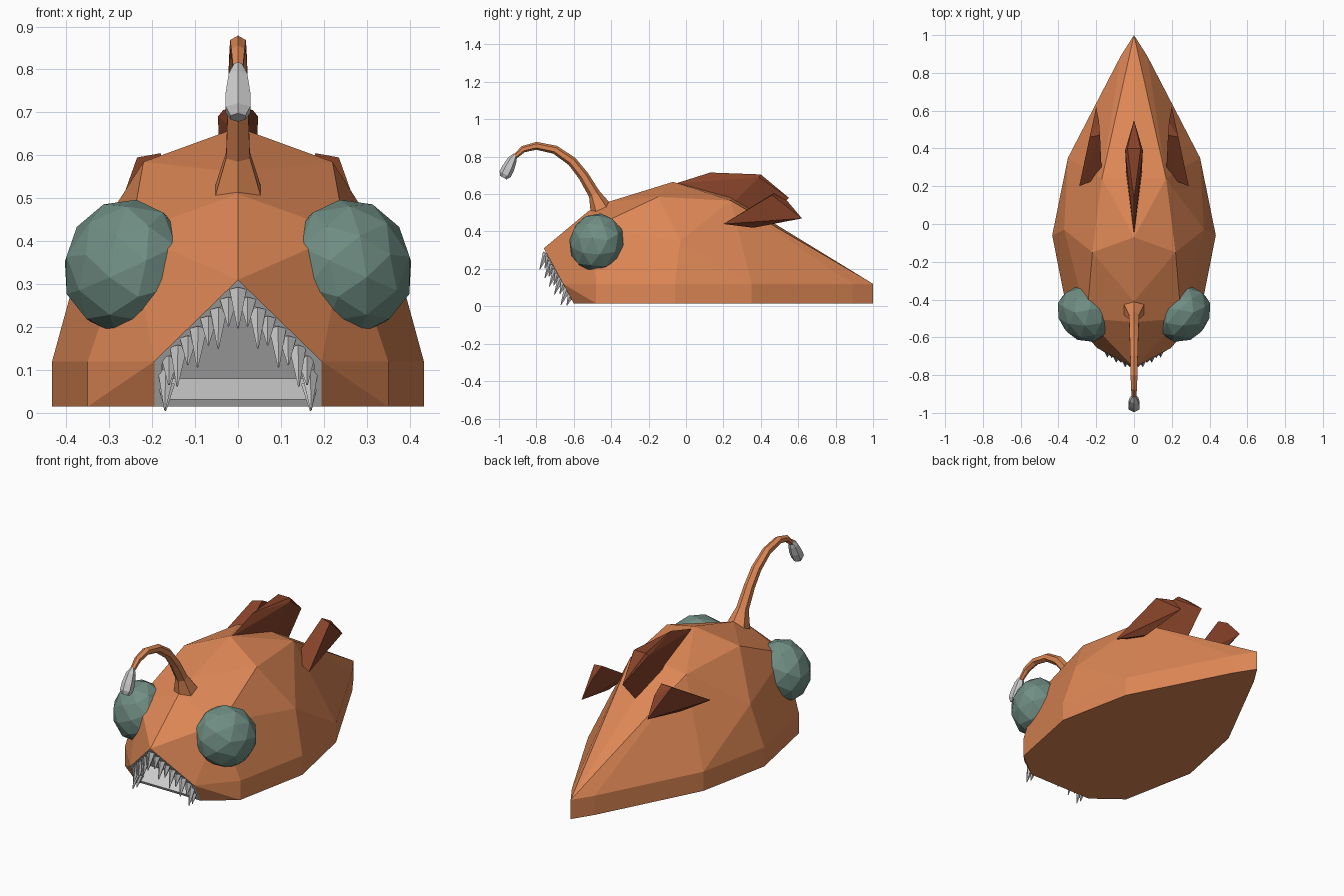
import bpy, bmesh, math
from mathutils import Vector

if "Cube" in bpy.data.objects:
    bpy.data.objects.remove(bpy.data.objects["Cube"])


def material(name, rgb):
    m = bpy.data.materials.new(name)
    m.diffuse_color = (*rgb, 1)
    m.use_nodes = True
    m.node_tree.nodes["Principled BSDF"].inputs["Base Color"].default_value = m.diffuse_color
    return m


ORANGE = material("orange_skin", (0.72, 0.24, 0.09))
BROWN = material("fin_brown", (0.24, 0.055, 0.022))
GREEN = material("eye_green", (0.16, 0.27, 0.23))


def finish(bm, name, mat=None):
    me = bpy.data.meshes.new(name)
    bm.to_mesh(me)
    bm.free()
    ob = bpy.data.objects.new(name, me)
    bpy.context.collection.objects.link(ob)
    if mat:
        me.materials.append(mat)
    return ob


def hull(points):
    bm = bmesh.new()
    for p in points:
        bm.verts.new(p)
    bmesh.ops.convex_hull(bm, input=bm.verts)
    bmesh.ops.delete(bm, geom=[v for v in bm.verts if not v.link_faces], context='VERTS')
    bm.normal_update()
    bmesh.ops.dissolve_limit(bm, angle_limit=math.radians(1.5), verts=bm.verts, edges=bm.edges)
    bmesh.ops.recalc_face_normals(bm, faces=bm.faces)
    bm.normal_update()
    return bm


def mirrored(points):
    return [p for x, y, z in points for p in ([(x, y, z), (-x, y, z)] if x else [(x, y, z)])]


def tube(name, path, sides, mat=None):
    # path entries: y, z, radius, all in the plane x = 0
    bm = bmesh.new()
    rings = []
    for i, (y, z, r) in enumerate(path):
        a, b = path[max(i - 1, 0)], path[min(i + 1, len(path) - 1)]
        d = Vector((0, b[0] - a[0], b[1] - a[1])).normalized()
        n = Vector((0, -d.z, d.y))
        rings.append([bm.verts.new(Vector((0, y, z)) + r * (
            n * math.cos(math.tau * k / sides) + Vector((1, 0, 0)) * math.sin(math.tau * k / sides)))
            for k in range(sides)])
    for p, q in zip(rings, rings[1:]):
        for k in range(sides):
            j = (k + 1) % sides
            bm.faces.new((p[k], p[j], q[j], q[k]))
    bm.faces.new(rings[0])
    bm.faces.new(rings[-1])
    bmesh.ops.recalc_face_normals(bm, faces=bm.faces)
    return finish(bm, name, mat)


# Body: faceted hull over a vertical-sided base
outline = [(0, 1.0), (0.07, 0.89), (0.35, 0.35), (0.433, -0.06), (0.35, -0.48)]
body_pts = [(x, y, z) for x, y in outline for z in (0.015, 0.12)]
body_pts += [(0.195, -0.6, 0.015), (0.195, -0.657, 0.12), (0, -0.76, 0.31),
             (0.25, -0.5, 0.42), (0, -0.52, 0.51), (0, -0.41, 0.56),
             (0, -0.07, 0.665), (0.22, -0.15, 0.585), (0.37, -0.03, 0.35),
             (0.17, 0.24, 0.565), (0, 0.24, 0.585), (0.175, 0.45, 0.36)]
bm = hull(mirrored(body_pts))
front = [f for f in bm.faces if f.normal.y < -0.5 and f.normal.z < -0.2
         and f.calc_center_median().y < -0.6]
faces = [[v.co.copy() for v in f.verts] for f in front]
bmesh.ops.delete(bm, geom=front, context='FACES_ONLY')
finish(bm, "body", ORANGE)

# Mouth: grey rim and recess
bm = bmesh.new()
for cos in faces:
    bm.faces.new([bm.verts.new(c) for c in cos])
bmesh.ops.remove_doubles(bm, verts=bm.verts, dist=1e-5)
bm.normal_update()
inner = list(bm.faces)
for thickness, depth in ((0.018, 0), (0.002, -0.1)):
    bmesh.ops.inset_region(bm, faces=inner, thickness=thickness, depth=depth,
                           use_boundary=True, use_even_offset=True)
finish(bm, "mouth")

# Teeth: cones along the mouth arch, leaning forward
arch = [(0, -0.745, 0.285), (0.022, -0.73, 0.262), (0.045, -0.718, 0.238), (0.068, -0.708, 0.218),
        (0.092, -0.694, 0.194), (0.115, -0.682, 0.172), (0.138, -0.667, 0.15),
        (0.158, -0.65, 0.125), (0.166, -0.632, 0.095), (0.166, -0.612, 0.065)]
bm = bmesh.new()
for i, base in enumerate(arch):
    for s in ((1, -1) if base[0] else (1,)):
        p = Vector((s * base[0], base[1], base[2]))
        d = Vector((0.3 * p.x, -0.42, -1)).normalized()
        length = min((0.095, 0.065)[i % 2], (p.z - 0.003) / -d.z)
        geo = bmesh.ops.create_cone(bm, segments=5, cap_ends=True, radius1=0.021,
                                    radius2=0.002, depth=length)
        rot = d.to_track_quat('Z', 'Y')
        for v in geo['verts']:
            v.co = p + d * (length / 2) + rot @ v.co
finish(bm, "teeth")

# Eyes: slightly flattened icospheres facing outward and forward
for s, side in ((1, "right"), (-1, "left")):
    bm = bmesh.new()
    bmesh.ops.create_icosphere(bm, subdivisions=2, radius=0.16)
    rot = Vector((1, -1, 0.3)).to_track_quat('Z', 'Y')
    for v in bm.verts:
        v.co.z *= 0.85
        v.co = rot @ v.co + Vector((0.26, -0.478, 0.34))
        v.co.x *= s
    bmesh.ops.recalc_face_normals(bm, faces=bm.faces)
    finish(bm, side + "_eye", GREEN)

# Lure stalk and bulb
tube("lure_stalk", [(-0.452, 0.515, 0.062), (-0.49, 0.6, 0.032), (-0.55, 0.7, 0.028), (-0.61, 0.775, 0.026),
                    (-0.7, 0.837, 0.023), (-0.8, 0.858, 0.021), (-0.87, 0.84, 0.018),
                    (-0.915, 0.8, 0.013)], 6, ORANGE)
tube("lure_bulb", [(-0.912, 0.812, 0.01), (-0.928, 0.785, 0.025), (-0.95, 0.74, 0.033),
                   (-0.967, 0.706, 0.033), (-0.977, 0.688, 0.02)], 6)

# Dorsal fin and side fins
dorsal = [(0, -0.06, 0.655), (0, 0.13, 0.715), (0.047, 0.39, 0.69), (0.035, 0.4, 0.705),
          (0, 0.55, 0.58), (0.04, 0.25, 0.55), (0, 0.42, 0.44)]
finish(hull(mirrored(dorsal)), "dorsal_fin", BROWN)
side_fin = [(0.29, 0.2, 0.44), (0.17, 0.25, 0.47), (0.18, 0.47, 0.605), (0.235, 0.46, 0.595),
            (0.185, 0.54, 0.565), (0.2, 0.62, 0.47), (0.22, 0.36, 0.42)]
for s, side in ((1, "right"), (-1, "left")):
    finish(hull([(s * x, y, z) for x, y, z in side_fin]), side + "_fin", BROWN)
